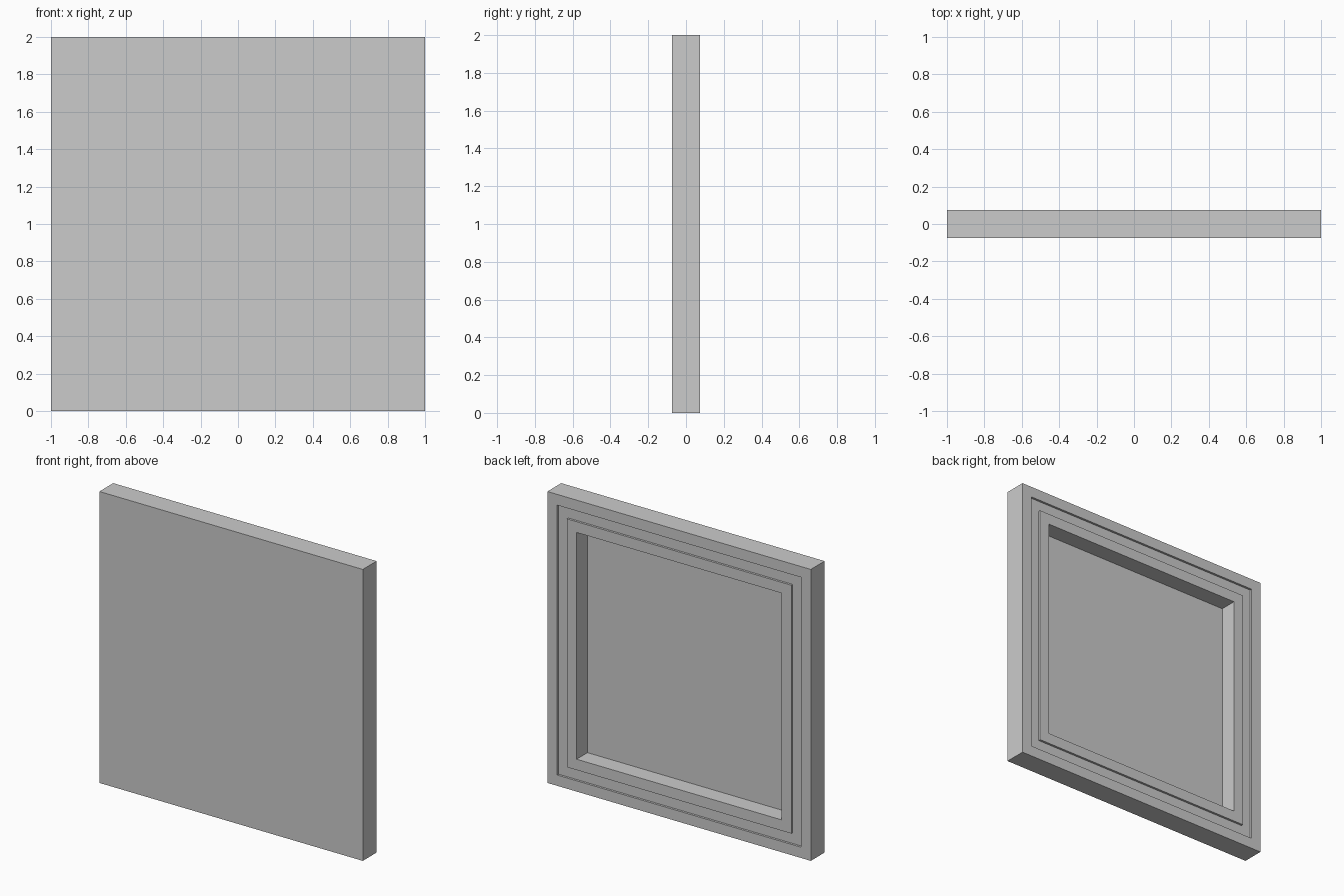
import bpy
import bmesh

cube = bpy.data.objects.get("Cube")
if cube:
    bpy.data.objects.remove(cube, do_unlink=True)

SIZE, DEPTH = 2.0, 0.15
STEP = 0.074           # width of each border band
GROOVE = 0.015         # depth of the groove
POCKET = 0.118         # depth of the central recess

grey = bpy.data.materials.new("light grey")
grey.use_nodes = True
colour = (0.6, 0.6, 0.6, 1)
grey.diffuse_color = colour
grey.node_tree.nodes["Principled BSDF"].inputs["Base Color"].default_value = colour


def inset(bm, face, width):
    """Inset one face and return the band faces around it."""
    return bmesh.ops.inset_region(bm, faces=[face], thickness=width,
                                  use_even_offset=True)["faces"]


def sink(bm, faces, depth):
    """Push faces into the panel, leaving straight walls."""
    result = bmesh.ops.extrude_face_region(bm, geom=faces)["geom"]
    verts = [v for v in result if isinstance(v, bmesh.types.BMVert)]
    bmesh.ops.translate(bm, verts=verts, vec=(0, -depth, 0))
    bmesh.ops.delete(bm, geom=[f for f in faces if f.is_valid], context="FACES")


# Slab
bm = bmesh.new()
bmesh.ops.create_cube(bm, size=1)
bmesh.ops.scale(bm, verts=bm.verts, vec=(SIZE, DEPTH, SIZE))
bmesh.ops.translate(bm, verts=bm.verts, vec=(0, 0, SIZE / 2))
bm.normal_update()

# Back face: outer rim, groove, inner rim and pocket
back = max(bm.faces, key=lambda f: f.normal.y)
inset(bm, back, STEP)
groove = inset(bm, back, STEP)
inset(bm, back, STEP)
sink(bm, groove, GROOVE)
sink(bm, [back], POCKET)
bmesh.ops.recalc_face_normals(bm, faces=bm.faces)

mesh = bpy.data.meshes.new("recessed_panel")
bm.to_mesh(mesh)
bm.free()
mesh.materials.append(grey)
panel = bpy.data.objects.new("recessed_panel", mesh)
bpy.context.collection.objects.link(panel)
